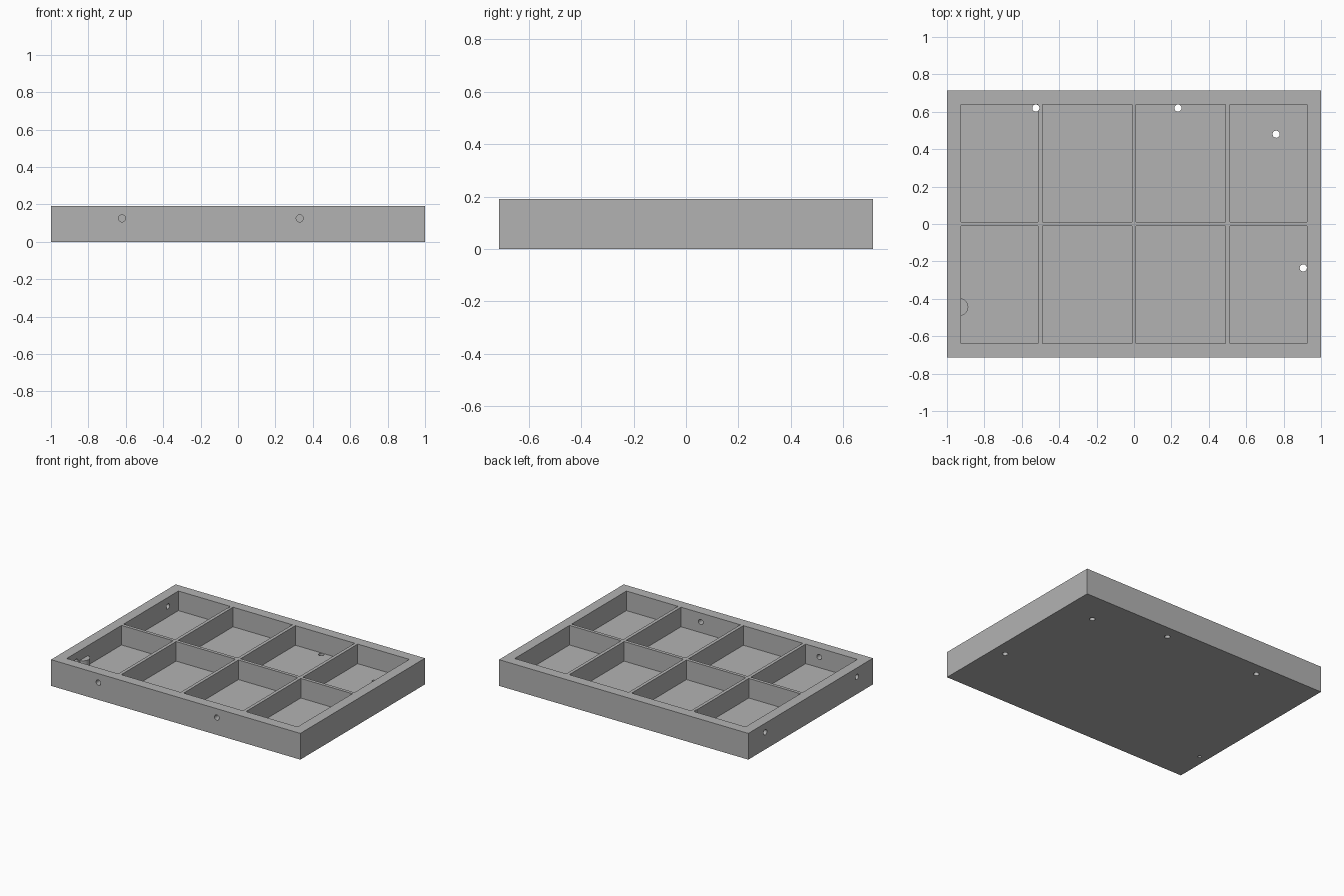
import bpy, bmesh, math
from mathutils import Matrix, Vector

cube = bpy.data.objects.get("Cube")
if cube:
    bpy.data.objects.remove(cube, do_unlink=True)

# Overall sizes
HX, HY, H = 1.0, 0.714, 0.19
FLOOR, WALL, RIB = 0.048, 0.074, 0.012
R = 0.019

grey = bpy.data.materials.new("plain grey")
grey.use_nodes = True
colour = (0.45, 0.45, 0.45, 1)
grey.diffuse_color = colour
grey.node_tree.nodes["Principled BSDF"].inputs["Base Color"].default_value = colour


def add_box(bm, x0, x1, y0, y1, z0, z1):
    centre = Matrix.Translation(((x0 + x1) / 2, (y0 + y1) / 2, (z0 + z1) / 2))
    size = Matrix.Diagonal((x1 - x0, y1 - y0, z1 - z0, 1))
    bmesh.ops.create_cube(bm, size=1, matrix=centre @ size)


def add_rod(bm, start, end, radius):
    a, b = Vector(start), Vector(end)
    turn = (b - a).to_track_quat('Z', 'Y').to_matrix().to_4x4()
    bmesh.ops.create_cone(bm, cap_ends=True, segments=32, radius1=radius, radius2=radius,
                          depth=(b - a).length, matrix=Matrix.Translation((a + b) / 2) @ turn)


def make(name, bm):
    mesh = bpy.data.meshes.new(name)
    bm.to_mesh(mesh)
    bm.free()
    mesh.materials.append(grey)
    obj = bpy.data.objects.new(name, mesh)
    bpy.context.collection.objects.link(obj)
    return obj


def combine(target, other, operation):
    other.hide_render = True
    mod = target.modifiers.new(other.name, 'BOOLEAN')
    mod.object, mod.operation, mod.solver = other, operation, 'EXACT'
    bpy.context.view_layer.objects.active = target
    bpy.ops.object.modifier_apply(modifier=mod.name)
    bpy.data.objects.remove(other, do_unlink=True)


# Solid tray block
bm = bmesh.new()
add_box(bm, -HX, HX, -HY, HY, 0, H)
tray = make("divided_tray", bm)

# Eight pockets, two rows of four
bm = bmesh.new()
for sx in (-1, 1):
    for sy in (-1, 1):
        for a, b in ((RIB, 0.488), (0.488 + 2 * RIB, HX - WALL)):
            xs = sorted((sx * a, sx * b))
            ys = sorted((sy * RIB, sy * (HY - WALL)))
            add_box(bm, *xs, *ys, FLOOR, H + 0.1)
combine(tray, make("pockets", bm), 'DIFFERENCE')

# Half-round post against the side wall
px, py = -0.933, -0.444
bm = bmesh.new()
add_rod(bm, (px, py, FLOOR / 2), (px, py, 0.118), 0.047)
combine(tray, make("post", bm), 'UNION')

# Holes in the floor, front wall, side wall, and a blind hole under the post
bm = bmesh.new()
for x, y in ((-0.525, 0.62), (0.235, 0.62), (0.76, 0.48), (0.905, -0.235)):
    add_rod(bm, (x, y, -0.1), (x, y, H + 0.1), R)
for x in (-0.62, 0.33):
    add_rod(bm, (x, -HY - 0.1, 0.125), (x, -HY + WALL + 0.05, 0.125), R)
for y in (-0.53, 0.52):
    add_rod(bm, (-HX - 0.1, y, 0.125), (-HX + WALL + 0.05, y, 0.125), R)
add_rod(bm, (px - 0.005, py - 0.005, -0.1), (px - 0.005, py - 0.005, 0.09), 0.012)
combine(tray, make("holes", bm), 'DIFFERENCE')

# Smooth round walls, crisp edges
bpy.ops.object.select_all(action='DESELECT')
tray.select_set(True)
bpy.context.view_layer.objects.active = tray
bpy.ops.object.shade_smooth_by_angle(angle=math.radians(30))
